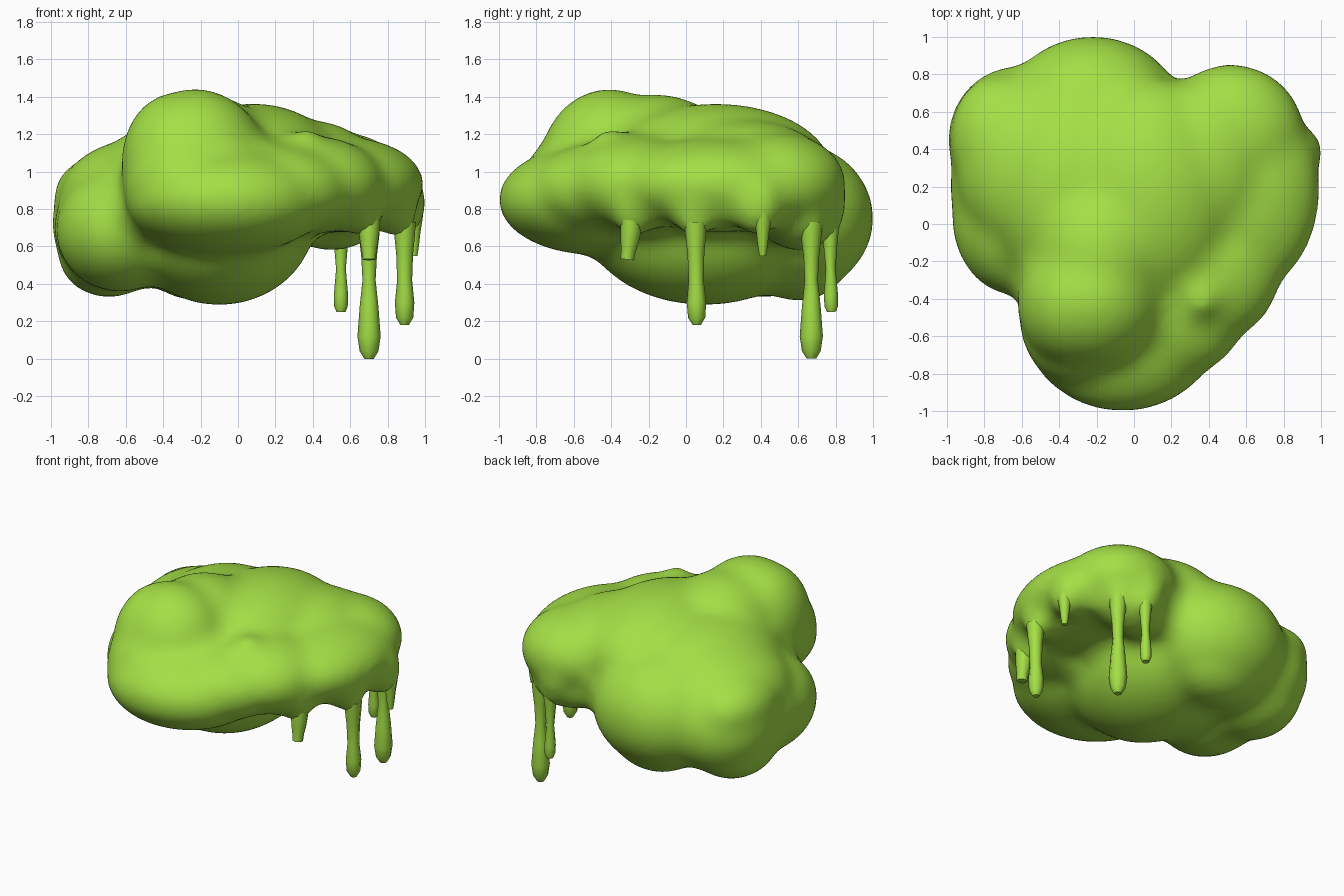
import bpy
import bmesh
from mathutils import Matrix, Vector

cube = bpy.data.objects.get("Cube")
if cube:
    bpy.data.objects.remove(cube, do_unlink=True)

# Slime colour
green = bpy.data.materials.new("lime_green")
green.use_nodes = True
lime = (0.37, 0.74, 0.06, 1)
green.diffuse_color = lime
bsdf = green.node_tree.nodes["Principled BSDF"]
bsdf.inputs["Base Color"].default_value = lime
bsdf.inputs["Roughness"].default_value = 0.6


def add_object(name, data):
    obj = bpy.data.objects.new(name, data)
    bpy.context.collection.objects.link(obj)
    data.materials.append(green)
    return obj


# Lobes of the blob: centre and radii
LOBES = [
    ((-.23, -.41, 1.02), (.39, .37, .42)),   # tall front dome
    ((-.33, -.42, 1.05), (.29, .34, .37)),   # dome right side
    ((-.18, -.16, 1.05), (.38, .42, .36)),   # dome back slope
    ((-.28, -.50, .92), (.33, .37, .33)),    # dome front slope
    ((-.06, -.50, .85), (.54, .50, .29)),    # low front bulge
    ((.18, -.46, .90), (.42, .37, .25)),     # front left bulge
    ((.38, -.25, .93), (.40, .39, .26)),     # front left shoulder
    ((.36, -.40, 1.14), (.09, .10, .09)),    # small bump
    ((.57, .18, .93), (.42, .56, .25)),      # overhang
    ((.52, .47, .94), (.39, .38, .27)),      # overhang back
    ((.38, .32, .99), (.36, .46, .28)),      # overhang crest
    ((.50, .60, .75), (.26, .20, .17)),      # overhang back rim
    ((-.10, .10, .75), (.51, .65, .46)),     # core
    ((.08, .16, 1.0), (.48, .62, .36)),      # top ridge
    ((-.22, .55, .75), (.49, .45, .41)),     # back lobe
    ((-.20, .60, .58), (.34, .28, .27)),     # back low lobe
    ((-.62, .45, .72), (.37, .39, .36)),     # right back lobe
    ((-.73, .45, .86), (.25, .34, .22)),     # right upper corner
    ((-.52, .30, .86), (.43, .49, .31)),     # right upper lobe
    ((-.63, .04, .69), (.34, .42, .33)),     # right front lobe
    ((-.69, .42, .57), (.27, .33, .24)),     # right low lobe
    ((-.65, .20, .70), (.33, .40, .33)),     # right middle
    ((-.30, .18, .92), (.46, .60, .36)),     # top fill
]

# Drips: top position, sideways lean, then (height, radius) down to the tip
DRIPS = {
    "long_drip": ((.70, .67), 0,
                  [(.73, .06), (.66, .055), (.55, .042), (.42, .035), (.28, .05),
                   (.12, .062), (.04, .05), (0, .025)]),
    "side_drip": ((.89, .05), .01,
                  [(.73, .06), (.66, .055), (.56, .045), (.42, .04), (.30, .052),
                   (.22, .046), (.18, .022)]),
    "back_drip": ((.55, .77), .01,
                  [(.72, .05), (.62, .038), (.48, .026), (.34, .038), (.28, .036),
                   (.25, .024)]),
    "small_drip": ((.94, .41), 0,
                   [(.78, .05), (.74, .045), (.68, .035), (.60, .026), (.55, .018)]),
    "front_drip": ((.70, -.29), -.03,
                   [(.74, .06), (.68, .055), (.62, .048), (.58, .04), (.53, .036)]),
}

bm = bmesh.new()


def add_lobe(centre, radii):
    shape = Matrix.Translation(centre) @ Matrix.Diagonal(Vector((*radii, 1)))
    bmesh.ops.create_icosphere(bm, subdivisions=4, radius=1, matrix=shape)


for centre, radii in LOBES:
    add_lobe(centre, radii)

# Sagging rim above each drip, with a flared root running into the drip
for (x, y), lean, rings in DRIPS.values():
    top = rings[0][0]
    add_lobe((x * .93, y * .93, .83), (.13, .14, .17))
    add_lobe((x * .985, y * .985, top + .02), (.07, .08, .11))

mesh = bpy.data.meshes.new("slime_body")
bm.to_mesh(mesh)
bm.free()
body = add_object("slime_body", mesh)


def fuse(name):
    remesh = body.modifiers.new(name, "REMESH")
    remesh.mode = "VOXEL"
    remesh.voxel_size = 0.028
    remesh.use_smooth_shade = True


def melt(name, iterations):
    smooth = body.modifiers.new(name, "SMOOTH")
    smooth.factor = 0.5
    smooth.iterations = iterations


def offset(name, distance):
    displace = body.modifiers.new(name, "DISPLACE")
    displace.mid_level = 0
    displace.strength = distance


# Fuse the lobes, then swell and shrink to fill the creases between them
fuse("fuse_lobes")
melt("soften", 3)
offset("swell", .08)
fuse("fuse_swollen")
melt("melt_creases", 12)
offset("shrink", -.075)
fuse("clean")
melt("finish", 5)

# Hanging drips as tapered tubes
for name, ((x, y), lean, rings) in DRIPS.items():
    curve = bpy.data.curves.new(name, "CURVE")
    curve.dimensions = "3D"
    curve.bevel_depth = 1
    curve.bevel_resolution = 2
    curve.use_fill_caps = True
    spline = curve.splines.new("POLY")
    spline.points.add(len(rings) - 1)
    for i, (point, (z, radius)) in enumerate(zip(spline.points, rings)):
        point.co = (x, y + lean * i / len(rings), z, 1)
        point.radius = radius
    spline.use_smooth = True
    add_object(name, curve)
